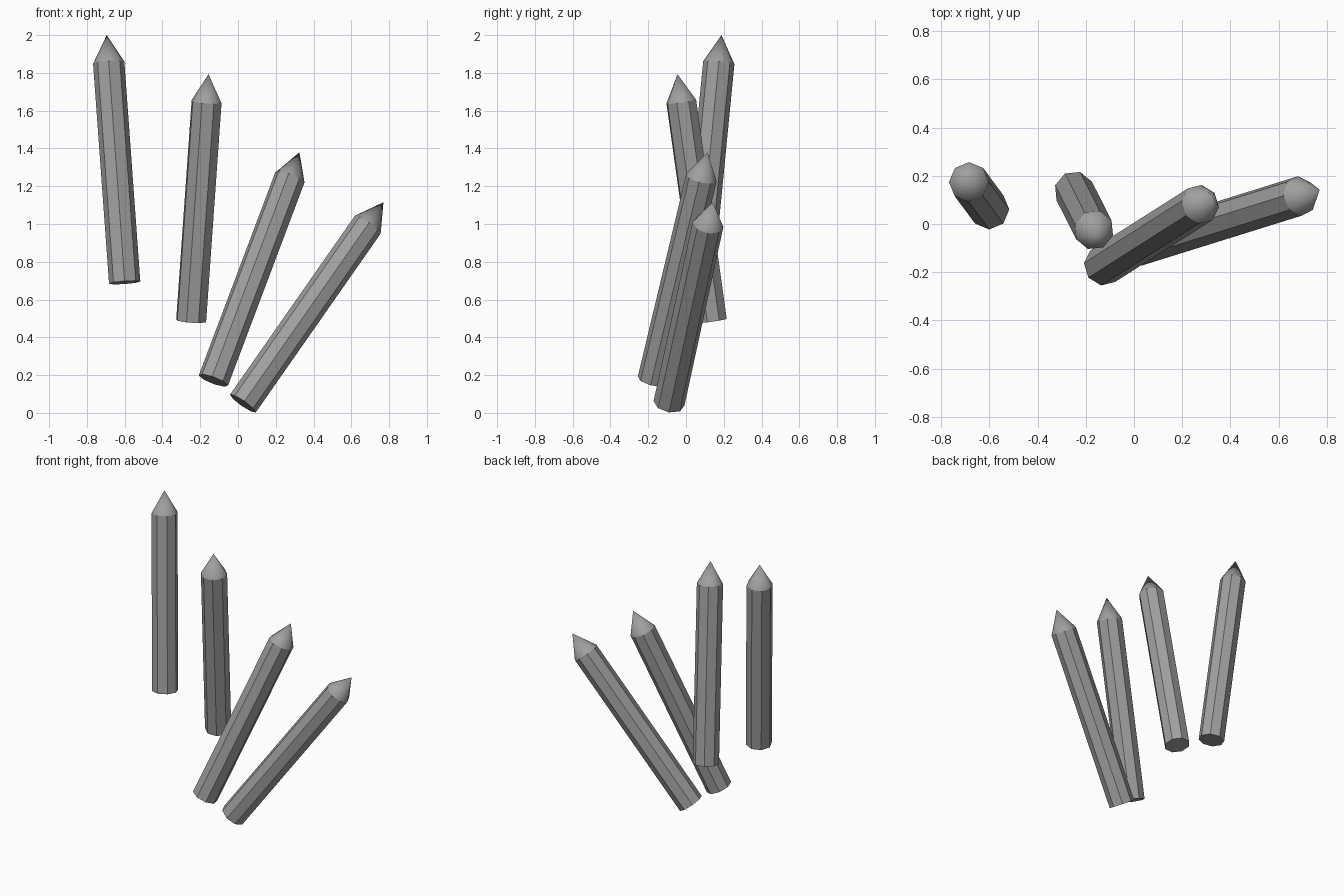
import bpy
import bmesh
import math
from mathutils import Vector, Quaternion

cube = bpy.data.objects.get("Cube")
if cube:
    bpy.data.objects.remove(cube, do_unlink=True)

RADIUS = 0.083
TIP_HEIGHT = 0.147
SIDES = 8

grey = bpy.data.materials.new("plain_grey")
grey.use_nodes = True
grey.diffuse_color = (0.35, 0.35, 0.35, 1)
grey.node_tree.nodes["Principled BSDF"].inputs["Base Color"].default_value = grey.diffuse_color


def make_pencil(name, base, tip, roll):
    """Octagonal shaft with flat sides and a smooth pointed tip."""
    base, tip = Vector(base), Vector(tip)
    axis = tip - base
    shoulder = axis.length - TIP_HEIGHT
    bm = bmesh.new()

    # Rings at the foot and the shoulder, then the point
    rings = []
    for z in (0, shoulder):
        rings.append([bm.verts.new((RADIUS * math.cos(a), RADIUS * math.sin(a), z))
                      for a in (math.tau * i / SIDES for i in range(SIDES))])
    foot, top = rings
    point = bm.verts.new((0, 0, axis.length))

    bm.faces.new(reversed(foot))
    for i in range(SIDES):
        j = (i + 1) % SIDES
        bm.faces.new((foot[i], foot[j], top[j], top[i]))
        cone_face = bm.faces.new((top[i], top[j], point))
        cone_face.smooth = True

    # Crisp line where the tip meets the shaft
    for i in range(SIDES):
        bm.edges.get((top[i], top[(i + 1) % SIDES])).smooth = False

    mesh = bpy.data.meshes.new(name)
    bm.to_mesh(mesh)
    bm.free()
    mesh.materials.append(grey)
    obj = bpy.data.objects.new(name, mesh)
    bpy.context.collection.objects.link(obj)

    # Lean the pencil from its foot towards its tip
    obj.rotation_mode = 'QUATERNION'
    lean = Vector((0, 0, 1)).rotation_difference(axis)
    obj.rotation_quaternion = lean @ Quaternion((0, 0, 1), math.radians(roll))
    obj.location = base


# Foot centre, tip and roll of each pencil
make_pencil("pencil_far_right", (-0.60, 0.06, 0.69), (-0.695, 0.188, 2.0), 0)
make_pencil("pencil_mid_right", (-0.248, 0.137, 0.488), (-0.156, -0.045, 1.793), 28)
make_pencil("pencil_mid_left", (-0.13, -0.175, 0.172), (0.325, 0.114, 1.38), -7)
make_pencil("pencil_far_left", (0.026, -0.09, 0.05), (0.77, 0.142, 1.115), 3)
